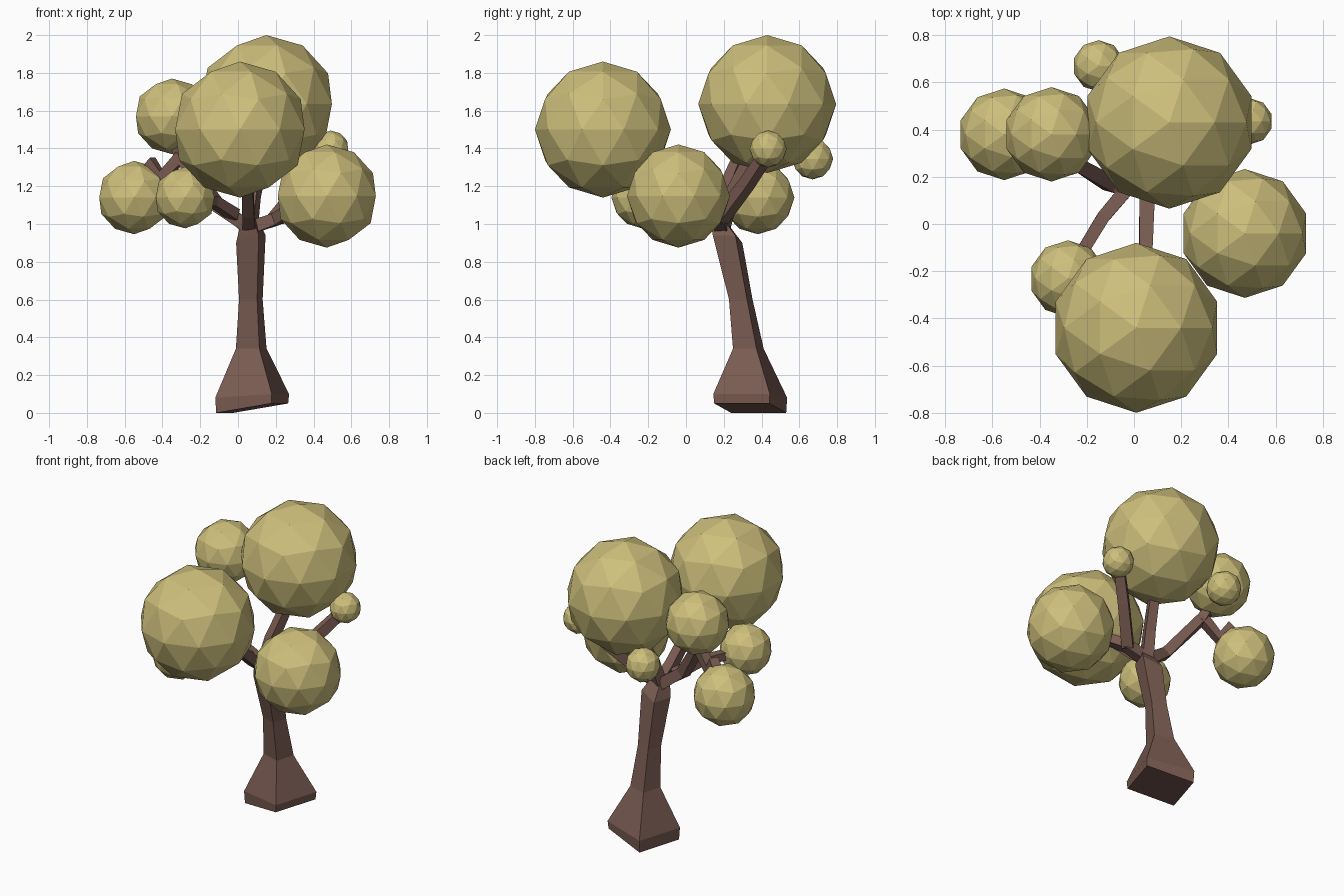
import bpy, bmesh, math
from mathutils import Vector

if "Cube" in bpy.data.objects:
    bpy.data.objects.remove(bpy.data.objects["Cube"])


def material(name, rgb):
    m = bpy.data.materials.new(name)
    m.diffuse_color = (*rgb, 1)
    m.use_nodes = True
    m.node_tree.nodes["Principled BSDF"].inputs["Base Color"].default_value = m.diffuse_color
    return m


BARK = material("brown bark", (0.19, 0.105, 0.083))
LEAF = material("pale yellow foliage", (0.61, 0.52, 0.20))


def loft(name, rings):
    """Skin a closed tube through four-cornered rings."""
    bm = bmesh.new()
    rows = [[bm.verts.new(p) for p in ring] for ring in rings]
    for a, b in zip(rows, rows[1:]):
        for i in range(4):
            j = (i + 1) % 4
            bm.faces.new((a[i], a[j], b[j], b[i]))
    bm.faces.new(rows[0][::-1])
    bm.faces.new(rows[-1])
    bmesh.ops.recalc_face_normals(bm, faces=bm.faces)
    me = bpy.data.meshes.new(name)
    bm.to_mesh(me)
    bm.free()
    me.materials.append(BARK)
    ob = bpy.data.objects.new(name, me)
    bpy.context.collection.objects.link(ob)


def branch(name, points, start=0.07, end=0.05):
    """Square-section branch following a path, slightly tapered."""
    pts = [Vector(p) for p in points]
    n = len(pts) - 1
    rings = []
    for i, p in enumerate(pts):
        t = (pts[min(i + 1, n)] - pts[max(i - 1, 0)]).normalized()
        side = t.cross(Vector((0, 0, 1))).normalized()
        up = side.cross(t)
        h = (start + (end - start) * i / n) / 2
        rings.append([p + (side * a + up * b) * h
                      for a, b in ((-1, -1), (1, -1), (1, 1), (-1, 1))])
    loft(name, rings)


# Trunk: turned square sections (x, y, z, side length, tilt), flared at the foot
u = Vector((math.cos(math.radians(-17)), math.sin(math.radians(-17)), 0))
v = Vector((-u.y, u.x, 0))
trunk = []
for x, y, z, s, tilt in ((0.075, 0.34, 0.025, 0.305, 0.025),
                         (0.075, 0.34, 0.09, 0.313, 0.01),
                         (0.07, 0.33, 0.34, 0.13, 0),
                         (0.068, 0.29, 0.60, 0.10, 0),
                         (0.068, 0.22, 0.92, 0.125, 0.02),
                         (0.06, 0.175, 1.01, 0.075, 0.01)):
    c = Vector((x, y, z))
    trunk.append([c + (u * a + v * b) * s / 2 + Vector((0, 0, tilt * a))
                  for a, b in ((-1, -1), (1, -1), (1, 1), (-1, 1))])
loft("trunk", trunk)

# Branches, all leaving the top of the trunk
HUB = (0.06, 0.19, 0.98)
RIGHT_FORK = (0.20, 0.18, 1.025)
LEFT_FORK = (-0.30, 0.29, 1.36)
branch("front_branch", [HUB, (0.055, 0.08, 1.06), (0.05, -0.10, 1.22), (0.01, -0.40, 1.45)])
branch("back_branch", [HUB, (0.08, 0.24, 1.15), (0.12, 0.33, 1.33), (0.15, 0.42, 1.55)])
branch("right_branch", [HUB, RIGHT_FORK, (0.30, 0.08, 1.09), (0.45, -0.03, 1.15)])
branch("right_back_branch", [RIGHT_FORK, (0.35, 0.32, 1.21), (0.49, 0.44, 1.39)], 0.07, 0.06)
branch("left_branch", [HUB, (-0.10, 0.17, 1.09), LEFT_FORK, (-0.35, 0.37, 1.5)], 0.075, 0.05)
branch("left_twig", [LEFT_FORK, (-0.40, 0.32, 1.25), (-0.47, 0.36, 1.33)], 0.06, 0.06)
branch("left_front_branch", [(-0.02, 0.16, 1.05), (-0.13, 0.03, 1.12), (-0.27, -0.2, 1.14)], 0.06, 0.05)

# Foliage balls: centre and radius
for name, centre, r in (("back_foliage", (0.15, 0.43, 1.635), 0.365),
                        ("front_foliage", (0.01, -0.44, 1.50), 0.36),
                        ("right_foliage", (0.47, -0.04, 1.148), 0.273),
                        ("far_left_foliage", (-0.55, 0.38, 1.14), 0.194),
                        ("upper_left_foliage", (-0.35, 0.38, 1.57), 0.20),
                        ("left_front_foliage", (-0.28, -0.232, 1.14), 0.163),
                        ("small_back_foliage", (-0.15, 0.67, 1.345), 0.109),
                        ("small_right_foliage", (0.49, 0.435, 1.397), 0.098)):
    bpy.ops.mesh.primitive_ico_sphere_add(subdivisions=2, radius=r, location=centre)
    ob = bpy.context.object
    ob.name = name
    ob.data.materials.append(LEAF)
